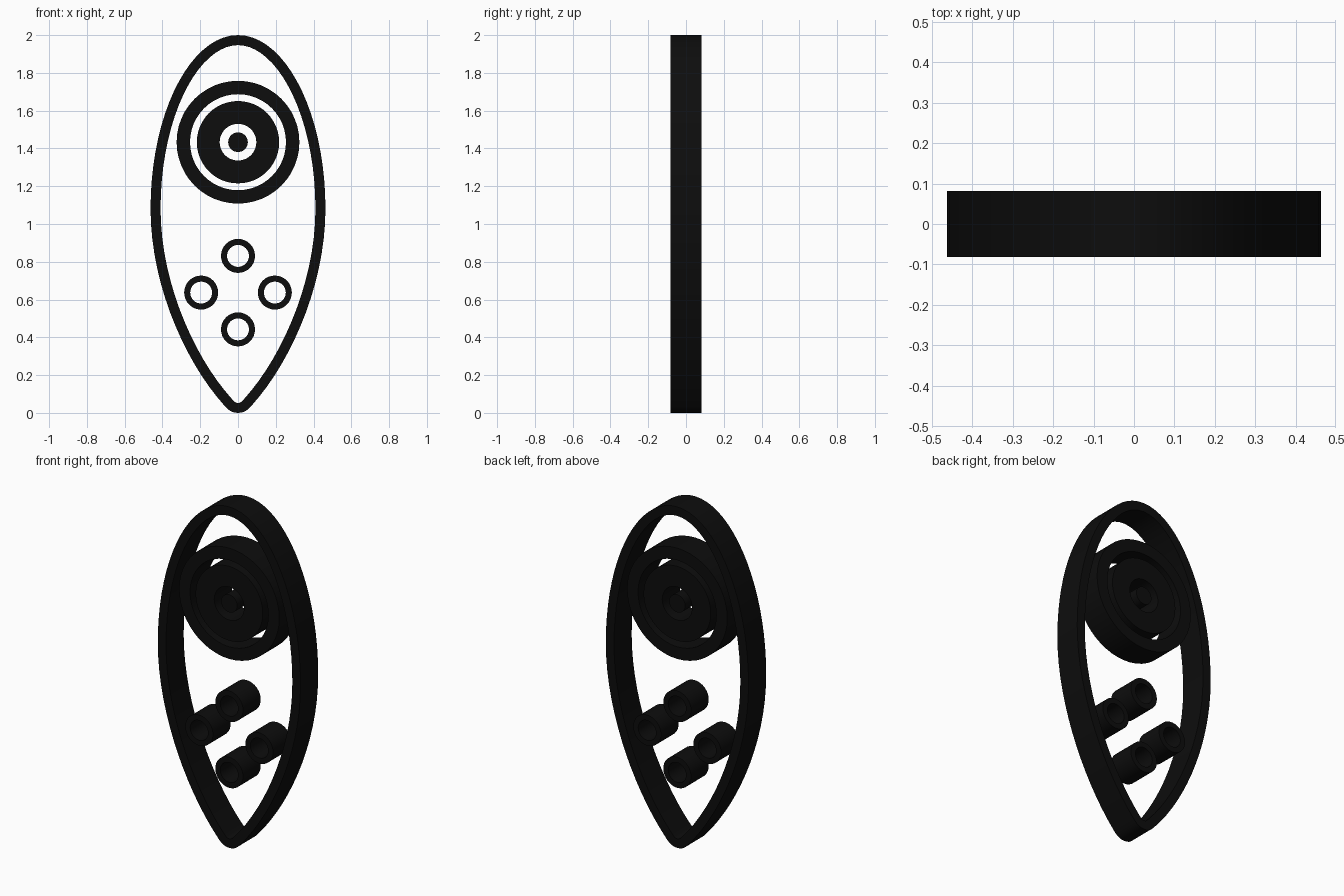
import bpy
import bmesh
from math import cos, sin, pi
from mathutils import Vector
from mathutils.geometry import interpolate_bezier

if "Cube" in bpy.data.objects:
    bpy.data.objects.remove(bpy.data.objects["Cube"])

HALF_DEPTH = 0.082

black = bpy.data.materials.new("black")
black.use_nodes = True
black.diffuse_color = (0.004, 0.004, 0.004, 1)
black.node_tree.nodes["Principled BSDF"].inputs["Base Color"].default_value = black.diffuse_color


def finish(name, bm):
    bmesh.ops.recalc_face_normals(bm, faces=bm.faces)
    mesh = bpy.data.meshes.new(name)
    bm.to_mesh(mesh)
    bm.free()
    mesh.materials.append(black)
    obj = bpy.data.objects.new(name, mesh)
    bpy.context.collection.objects.link(obj)
    bpy.ops.object.select_all(action="DESELECT")
    obj.select_set(True)
    bpy.context.view_layer.objects.active = obj
    bpy.ops.object.shade_smooth_by_angle()


def band(name, outer, inner):
    """Extruded band between two matching closed loops of (x, z) points."""
    bm = bmesh.new()
    loops = [[bm.verts.new((p[0], y, p[1])) for p in pts]
             for pts, y in ((outer, -HALF_DEPTH), (outer, HALF_DEPTH),
                            (inner, HALF_DEPTH), (inner, -HALF_DEPTH))]
    n = len(outer)
    for k in range(4):
        a, b = loops[k], loops[(k + 1) % 4]
        for i in range(n):
            j = (i + 1) % n
            bm.faces.new((a[i], a[j], b[j], b[i]))
    finish(name, bm)


def circle(x, z, r, n):
    return [(x + r * cos(2 * pi * i / n), z + r * sin(2 * pi * i / n)) for i in range(n)]


def ring(name, x, z, r_out, r_in, n=48):
    band(name, circle(x, z, r_out, n), circle(x, z, r_in, n))


# Leaf-shaped outer frame: half outline from the tip to the top, then mirrored
segments = [
    ((0, 0), (0.035, 0), (0.052, 0.015), (0.075, 0.042), 6),
    ((0.075, 0.042), (0.28, 0.27), (0.463, 0.68), (0.463, 1.08), 16),
    ((0.463, 1.08), (0.463, 1.59), (0.25, 2), (0, 2), 20),
]
half = []
for a, b, c, d, steps in segments:
    half += interpolate_bezier(Vector(a), Vector(b), Vector(c), Vector(d), steps)[:-1]
outline = half + [Vector((0, 2))] + [Vector((-p.x, p.y)) for p in reversed(half[1:])]
inset = []
for i, p in enumerate(outline):
    t = (outline[(i + 1) % len(outline)] - outline[i - 1]).normalized()
    inset.append(p + Vector((-t.y, t.x)) * 0.053)
band("outer_frame", outline, inset)

# Concentric dial
DIAL_Z = 1.433
ring("dial_outer_ring", 0, DIAL_Z, 0.325, 0.254)
ring("dial_inner_ring", 0, DIAL_Z, 0.218, 0.097)

bm = bmesh.new()
pin = bm.faces.new([bm.verts.new((x, -HALF_DEPTH, z)) for x, z in circle(0, DIAL_Z, 0.052, 32)])
back = bmesh.ops.extrude_face_region(bm, geom=[pin], use_keep_orig=True)["geom"]
bmesh.ops.translate(bm, verts=[v for v in back if isinstance(v, bmesh.types.BMVert)],
                    vec=(0, 2 * HALF_DEPTH, 0))
finish("dial_centre_pin", bm)

# Four hollow buttons in a diamond
for name, x, z in (("top", 0, 0.831), ("bottom", 0, 0.442),
                   ("left", 0.195, 0.637), ("right", -0.195, 0.637)):
    ring("button_" + name, x, z, 0.09, 0.058, 32)
